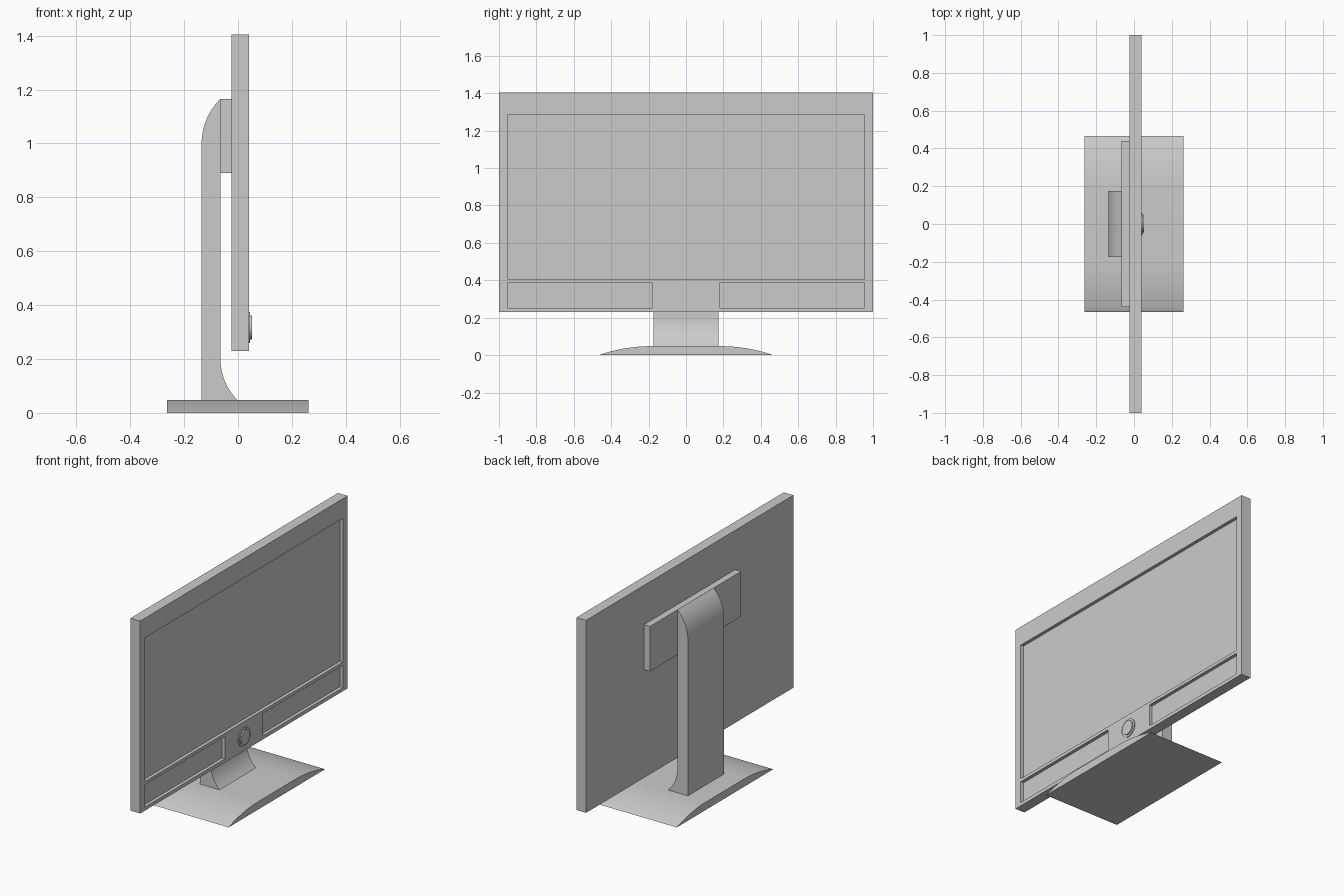
import bpy, bmesh, math
from mathutils import Matrix, Vector

cube = bpy.data.objects.get("Cube")
if cube:
    bpy.data.objects.remove(cube, do_unlink=True)

grey = bpy.data.materials.new("plain grey")
grey.use_nodes = True
colour = (0.6, 0.6, 0.6, 1)
grey.diffuse_color = colour
grey.node_tree.nodes["Principled BSDF"].inputs["Base Color"].default_value = colour


def finish(name, bm, smooth=False):
    bmesh.ops.recalc_face_normals(bm, faces=bm.faces)
    mesh = bpy.data.meshes.new(name)
    bm.to_mesh(mesh)
    bm.free()
    mesh.materials.append(grey)
    obj = bpy.data.objects.new(name, mesh)
    bpy.context.collection.objects.link(obj)
    if smooth:
        bpy.ops.object.select_all(action="DESELECT")
        obj.select_set(True)
        bpy.context.view_layer.objects.active = obj
        bpy.ops.object.shade_smooth_by_angle(angle=math.radians(30))
    return obj


def box_mesh(low, high):
    low, high = Vector(low), Vector(high)
    bm = bmesh.new()
    bmesh.ops.create_cube(bm, size=1)
    for v in bm.verts:
        v.co = (low + high) / 2 + v.co * (high - low)
    return bm


def extrude_profile(name, points, offset):
    bm = bmesh.new()
    face = bm.faces.new([bm.verts.new(p) for p in points])
    result = bmesh.ops.extrude_face_region(bm, geom=[face], use_keep_orig=True)
    moved = [g for g in result["geom"] if isinstance(g, bmesh.types.BMVert)]
    bmesh.ops.translate(bm, verts=moved, vec=offset)
    return finish(name, bm, smooth=True)


def arc(cx, cz, radius, start, end, steps=14):
    angles = [math.radians(start + (end - start) * i / steps) for i in range(steps + 1)]
    return [(cx + radius * math.cos(a), cz + radius * math.sin(a)) for a in angles]


# Display housing, with recessed screen and two recessed lower panels
FRONT, DEPTH = 0.04, 0.02
bm = box_mesh((-0.025, -1, 0.23), (FRONT, 1, 1.405))
cuts = [((0, y, 0), (0, 1, 0)) for y in (-0.955, -0.183, 0.183, 0.955)]
cuts += [((0, 0, z), (0, 0, 1)) for z in (0.252, 0.388, 0.408, 1.285)]
for point, normal in cuts:
    bmesh.ops.bisect_plane(bm, geom=bm.verts[:] + bm.edges[:] + bm.faces[:],
                           plane_co=point, plane_no=normal)
recesses = []
for f in bm.faces:
    c = f.calc_center_median()
    screen = abs(c.y) < 0.955 and 0.408 < c.z < 1.285
    panel = 0.183 < abs(c.y) < 0.955 and 0.252 < c.z < 0.388
    if c.x > FRONT - 0.001 and (screen or panel):
        recesses.append(f)
bmesh.ops.inset_region(bm, faces=recesses, thickness=0, depth=-DEPTH)
finish("display_housing", bm)

# Round control dial, in two steps
for name, radius, start, end in (("dial_ring", 0.057, FRONT - 0.005, 0.045),
                                 ("dial_button", 0.044, FRONT, 0.052)):
    bm = bmesh.new()
    place = Matrix.Translation(((start + end) / 2, 0, 0.317)) @ Matrix.Rotation(math.pi / 2, 4, "Y")
    bmesh.ops.create_cone(bm, cap_ends=True, segments=32, radius1=radius,
                          radius2=radius, depth=end - start, matrix=place)
    finish(name, bm, smooth=True)

# Mounting plate behind the display
finish("mounting_plate", box_mesh((-0.065, -0.44, 0.89), (-0.025, 0.44, 1.165)))

# Stand column: rounded top at the back, flared foot at the front
profile = [(-0.135, 0.046)]
profile += arc(0.0945, 1.0, 0.2295, 180, 134)
profile += arc(0.152, 0.2, 0.217, 180, 225.2)
extrude_profile("stand_column", [(x, -0.175, z) for x, z in profile], (0, 0.35, 0))

# Base: flat in the middle, curving down to thin side edges
radius = 0.88
side = arc(0.18, 0.048 - radius, radius, 71.2, 90)
top = side + [(-y, z) for y, z in reversed(side)]
outline = [(0.465, 0)] + top + [(-0.465, 0)]
extrude_profile("stand_base", [(-0.263, y, z) for y, z in outline], (0.525, 0, 0))
